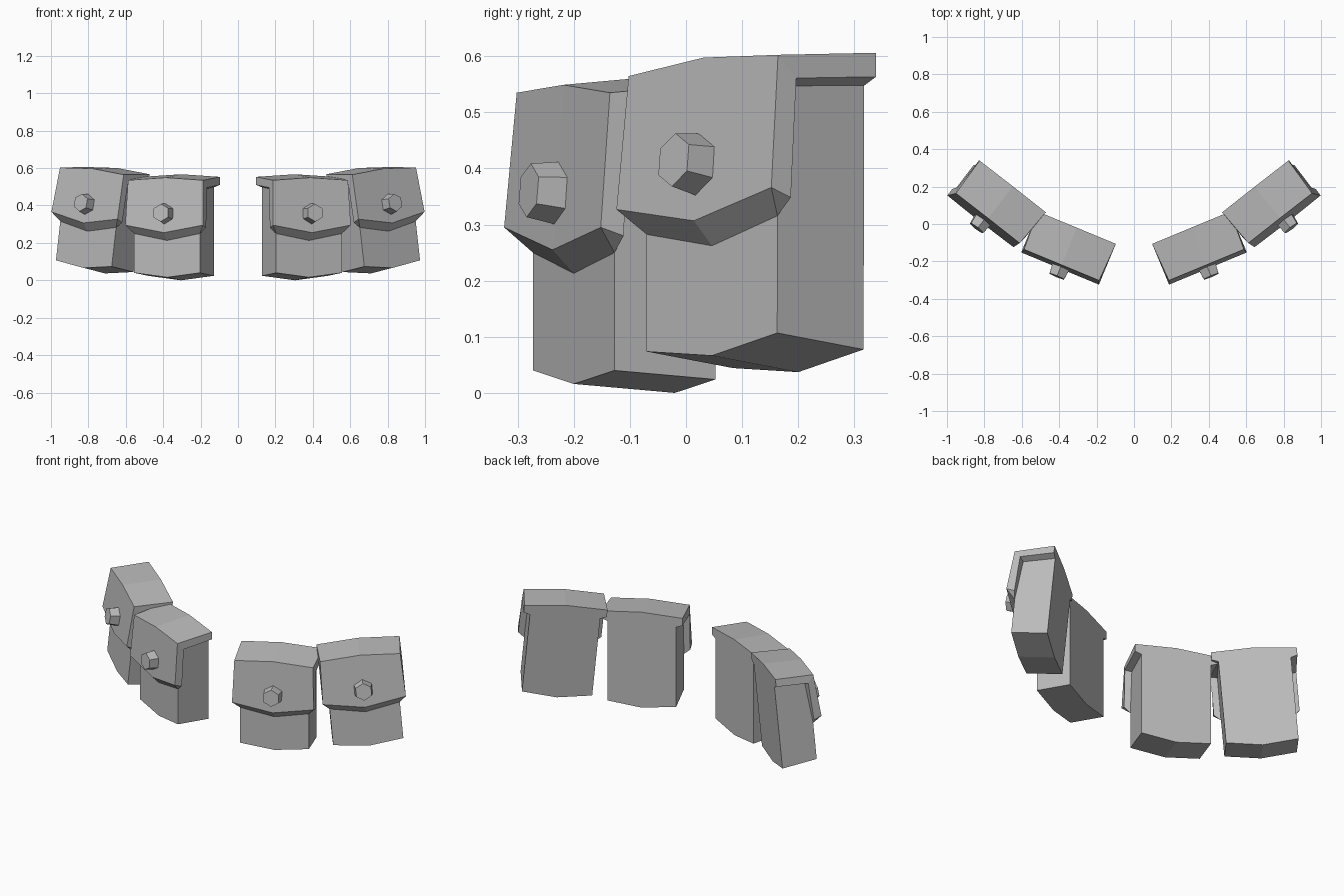
import bpy, bmesh
from math import radians, sin, cos, pi
from mathutils import Matrix, Vector

if "Cube" in bpy.data.objects:
    bpy.data.objects.remove(bpy.data.objects["Cube"])

grey = bpy.data.materials.new("plain_grey")
grey.use_nodes = True
COLOUR = (0.5, 0.5, 0.5, 1)
grey.diffuse_color = COLOUR
grey.node_tree.nodes["Principled BSDF"].inputs["Base Color"].default_value = COLOUR

BODY_W, FLAP_W, DEPTH = 0.19, 0.225, 0.195


def finish(bm, name, matrix):
    """Place a part, make its normals point outward and link it."""
    bm.transform(matrix)
    bmesh.ops.remove_doubles(bm, verts=bm.verts, dist=1e-5)
    bmesh.ops.recalc_face_normals(bm, faces=bm.faces)
    mesh = bpy.data.meshes.new(name)
    bm.to_mesh(mesh)
    bm.free()
    mesh.materials.append(grey)
    bpy.context.collection.objects.link(bpy.data.objects.new(name, mesh))


def face(bm, *points):
    bm.faces.new([bm.verts.new(p) for p in points])


def body(name, matrix):
    # Box with a ridge along the middle of its base, reaching up into the flap
    bm = bmesh.new()
    profile = [(-BODY_W, 0.024), (0, 0), (BODY_W, 0.024), (BODY_W, 0.52), (-BODY_W, 0.52)]
    back = [Vector((x, 0, z)) for x, z in profile]
    front = [Vector((x, -DEPTH, z + (0.016 if z < 0.1 else 0))) for x, z in profile]
    face(bm, *back)
    face(bm, *front)
    for i in range(5):
        j = (i + 1) % 5
        face(bm, back[i], back[j], front[j], front[i])
    finish(bm, name, matrix)


def flap(name, matrix):
    # Lid with a thick L-shaped side, tapering inward to the body
    bm = bmesh.new()
    outline = [(0, 0.553), (-0.215, 0.535), (-0.236, 0.295),
               (-0.192, 0.28), (-0.18, 0.495), (0, 0.51)]
    inset = [(-DEPTH, 0.25), (-0.17, 0.485), (0, 0.497)]
    middle = [Vector((0, y, z)) for y, z in
              [(0, 0.567), (-0.215, 0.549), (-0.236, 0.255), (-DEPTH, 0.213)]]
    for side in (-1, 1):
        a, b, c, d, e, f = [Vector((side * FLAP_W, y, z)) for y, z in outline]
        d2, e2, f2 = [Vector((side * BODY_W, y, z)) for y, z in inset]
        b.x -= side * 0.008
        for m, n, p, q in zip(middle, middle[1:], (a, b, c), (b, c, d2)):
            face(bm, m, n, q, p)
        face(bm, a, b, e, f)
        face(bm, b, c, d, e)
        face(bm, c, d2, d)
        face(bm, d, e, e2, d2)
        face(bm, e, f, f2, e2)
        face(bm, middle[0], a, f, f2, Vector((0, 0, 0.497)))
    finish(bm, name, matrix)


def button(name, matrix):
    # Tapered six-sided stud, tilted with the front of the flap
    bm = bmesh.new()
    bmesh.ops.create_cone(bm, cap_ends=True, segments=6, radius1=0.058,
                          radius2=0.048, depth=0.07)
    turn = Matrix.Rotation(radians(85), 4, "X")
    has_top = any(abs(v.co.x) < 1e-4 for v in bm.verts)
    if not has_top:
        turn = turn @ Matrix.Rotation(radians(30), 4, "Z")
    finish(bm, name, matrix @ Matrix.Translation((0, -0.247, 0.358)) @ turn)


# Two pouches on each side: position, then yaw, roll and pitch
POUCHES = {
    "inner": ((0.305, -0.02, 0), 22.5, 0, 0),
    "outer": ((0.71, 0.20, 0.037), 38, -5, -4),
}
for place, (loc, yaw, roll, pitch) in POUCHES.items():
    pose = Matrix.Translation(loc)
    for angle, axis in ((yaw, "Z"), (roll, "Y"), (pitch, "X")):
        pose = pose @ Matrix.Rotation(radians(angle), 4, axis)
    for side, sx in (("left", 1), ("right", -1)):
        matrix = Matrix.Diagonal((sx, 1, 1, 1)) @ pose
        for part, build in (("body", body), ("flap", flap), ("button", button)):
            build(f"{side}_{place}_pouch_{part}", matrix)
